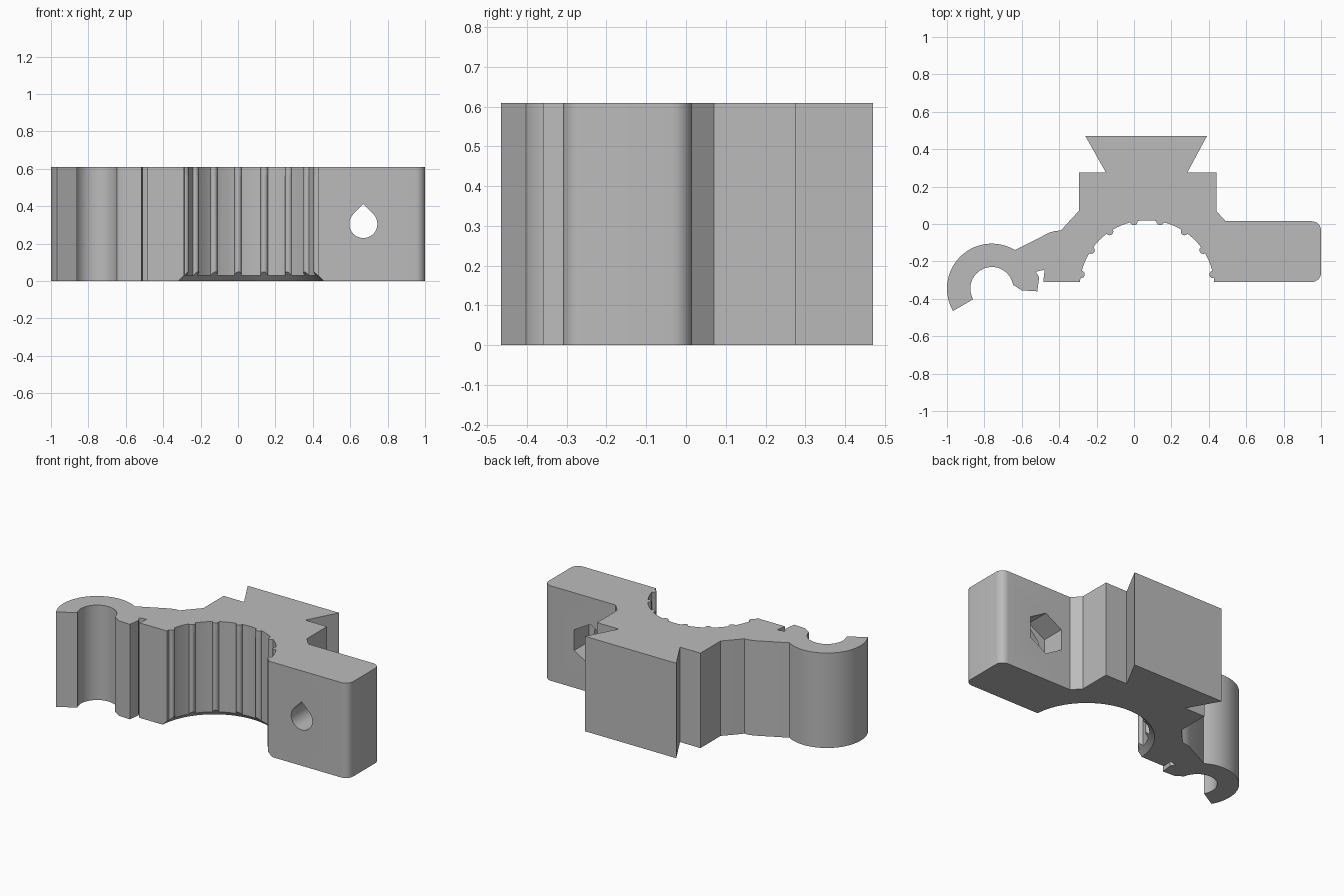
import bpy
import bmesh
from math import radians, cos, sin, asin, degrees, pi
from mathutils import Matrix, Vector

if "Cube" in bpy.data.objects:
    bpy.data.objects.remove(bpy.data.objects["Cube"], do_unlink=True)

HEIGHT = 0.61
BORE = Vector((0.07, -0.34))      # centre of the large half bore
BORE_R = 0.36
CLIP = Vector((-0.76, -0.345))    # centre of the small open clip
ARM_X, ARM_BACK, ARM_FRONT = 1.0, 0.015, -0.31
HOLE = Vector((0.67, 0, 0.305))   # bolt axis

grey = bpy.data.materials.new("plain_grey")
grey.use_nodes = True
colour = (0.5, 0.5, 0.5, 1)
grey.diffuse_color = colour
grey.node_tree.nodes["Principled BSDF"].inputs["Base Color"].default_value = colour


def arc(centre, r, start, end, steps):
    """Points on an arc, angles in degrees."""
    angles = [radians(start + (end - start) * i / steps) for i in range(steps + 1)]
    return [(centre[0] + r * cos(a), centre[1] + r * sin(a)) for a in angles]


def prism(name, points, depth, matrix=Matrix()):
    """Extrude a flat outline along its local z."""
    bm = bmesh.new()
    face = bm.faces.new([bm.verts.new((x, y, 0)) for x, y in points])
    grown = bmesh.ops.extrude_face_region(bm, geom=[face])["geom"]
    verts = [v for v in grown if isinstance(v, bmesh.types.BMVert)]
    bmesh.ops.translate(bm, verts=verts, vec=(0, 0, depth))
    return finish(name, bm, matrix)


def finish(name, bm, matrix):
    bm.transform(matrix)
    bmesh.ops.recalc_face_normals(bm, faces=bm.faces[:])
    mesh = bpy.data.meshes.new(name)
    bm.to_mesh(mesh)
    bm.free()
    mesh.materials.append(grey)
    obj = bpy.data.objects.new(name, mesh)
    bpy.context.collection.objects.link(obj)
    return obj


def cut(body, cutter):
    mod = body.modifiers.new("cut", "BOOLEAN")
    mod.operation, mod.solver, mod.object = "DIFFERENCE", "EXACT", cutter
    bpy.context.view_layer.objects.active = body
    bpy.ops.object.modifier_apply(modifier=mod.name)
    bpy.data.objects.remove(cutter, do_unlink=True)


# Half bore with small grip ribs
def ribbed_bore():
    edge = degrees(asin((ARM_FRONT - BORE.y) / BORE_R))
    rib, half = 0.02, 3.2
    points, last = [], edge
    for i in range(8):
        a = 11.25 + 22.5 * i
        points += arc(BORE, BORE_R, last, a - half, 4)
        middle = BORE + Vector((cos(radians(a)), sin(radians(a)))) * BORE_R
        points += arc(middle, rib, a + 270, a + 90, 6)[1:-1]
        last = a + half
    return points + arc(BORE, BORE_R, last, 180 - edge, 4)


# Outline: dovetail, shoulder, bolt arm, bore, latch notch, clip, sloping back
f = 0.05
outline = [(-0.26, 0.47), (0.39, 0.47), (0.285, 0.275), (0.44, 0.275), (0.44, 0.07), (0.49, ARM_BACK)]
outline += arc((ARM_X - f, ARM_BACK - f), f, 90, 0, 8)
outline += arc((ARM_X - f, ARM_FRONT + f), f, 0, -90, 8)
outline += ribbed_bore()
outline += [(-0.485, -0.31), (-0.478, -0.245), (-0.525, -0.255), (-0.507, -0.285),
            (-0.517, -0.36), (-0.6, -0.355)]
outline += arc(CLIP, 0.115, 10, 210, 32)
outline += arc(CLIP, 0.24, 210, 59, 36)
outline += [(-0.45, -0.045), (-0.42, -0.037), (-0.39, -0.035), (-0.36, 0.0), (-0.295, 0.07), (-0.295, 0.275), (-0.15, 0.275)]
body = prism("clamp_body", outline, HEIGHT)

# Chamfers at both ends of the bore
for z, flip in ((0, 0), (HEIGHT, pi)):
    bm = bmesh.new()
    bmesh.ops.create_cone(bm, cap_ends=True, segments=96, radius1=0.44, radius2=0.33, depth=0.11)
    place = Matrix.Translation((BORE.x, BORE.y, z)) @ Matrix.Rotation(flip, 4, "X")
    cut(body, finish("chamfer_cutter", bm, place @ Matrix.Translation((0, 0, 0.005))))

# Teardrop bolt hole, and a hexagonal nut pocket open to the back
upright = Matrix.Translation((HOLE.x, 0.1, HOLE.z)) @ Matrix.Rotation(pi / 2, 4, "X")
drop_r = 0.075
teardrop = arc((0, 0), drop_r, 135, 405, 36) + [(0, drop_r * 2 ** 0.5)]
cut(body, prism("bolt_hole_cutter", teardrop, 0.6, upright))
cut(body, prism("nut_pocket_cutter", arc((0, 0), 0.133, 30, 330, 5), 0.235, upright))

# Smooth the round walls, keep hard edges
bpy.ops.object.select_all(action="DESELECT")
body.select_set(True)
bpy.context.view_layer.objects.active = body
bpy.ops.object.shade_smooth_by_angle(angle=radians(31))
